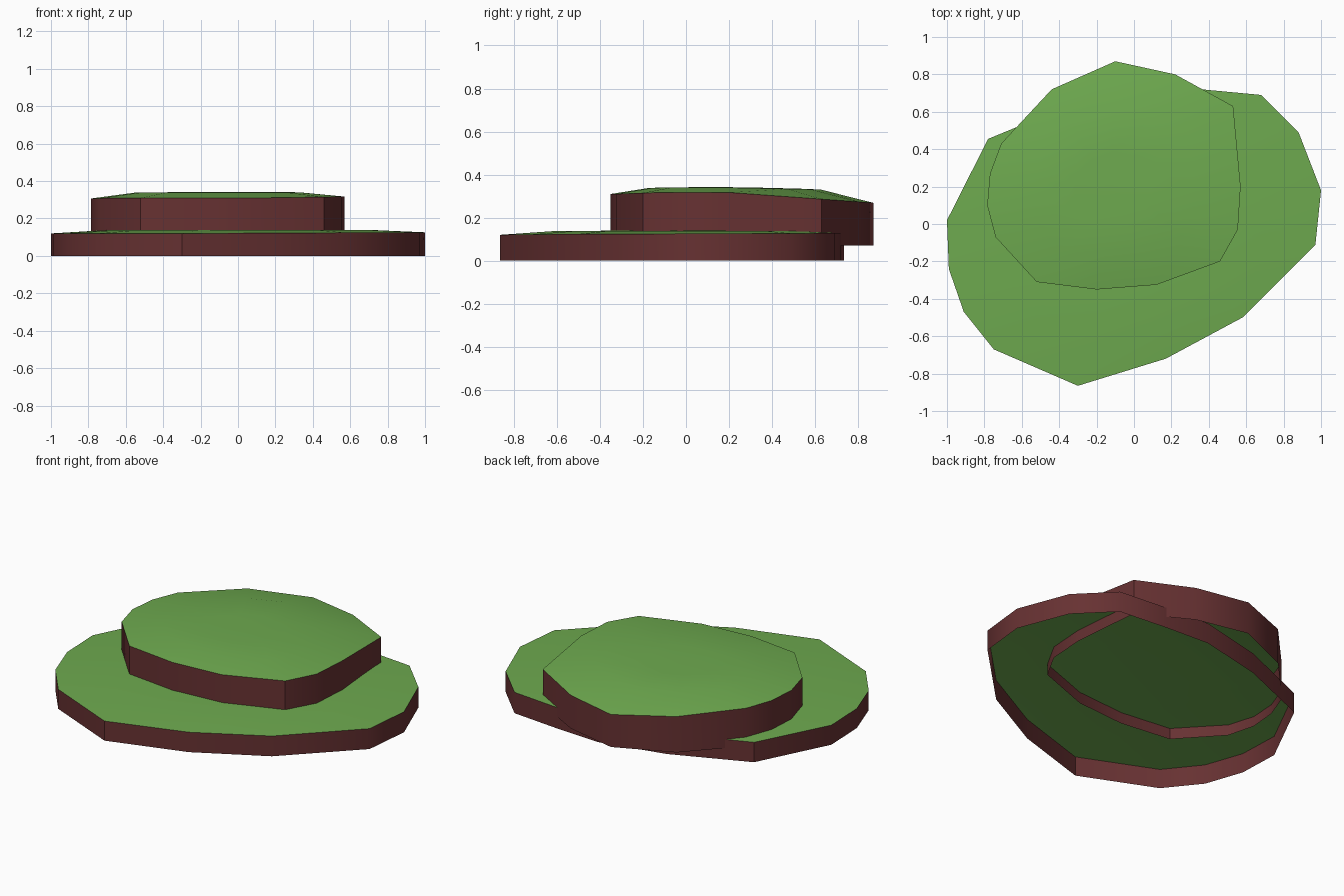
import bpy, bmesh, math

if "Cube" in bpy.data.objects:
    bpy.data.objects.remove(bpy.data.objects["Cube"])


def material(name, rgb):
    m = bpy.data.materials.new(name)
    m.diffuse_color = (*rgb, 1)
    m.use_nodes = True
    m.node_tree.nodes["Principled BSDF"].inputs["Base Color"].default_value = m.diffuse_color
    return m


GRASS = material("grass green", (0.155, 0.40, 0.078))
EARTH = material("red brown earth", (0.135, 0.031, 0.032))


def terrace(name, outline, bottom, centre, rings):
    """Open-bottomed slab: earth wall up to the rim, gently domed grass top.
    outline: (x, y, rim height); rings: (scale towards centre, height)."""
    bm = bmesh.new()
    cx, cy = centre
    n = len(outline)
    loops = [[bm.verts.new((x, y, bottom)) for x, y, z in outline],
             [bm.verts.new(p) for p in outline]]
    for s, h in rings:
        loops.append([bm.verts.new((cx + (x - cx) * s, cy + (y - cy) * s,
                                    h + (z - outline[0][2]) * s * 0.3))
                      for x, y, z in outline])
    for level, (a, b) in enumerate(zip(loops, loops[1:])):
        for i in range(n):
            j = (i + 1) % n
            f = bm.faces.new((a[i], a[j], b[j], b[i]))
            f.material_index = 1 if level == 0 else 0
    top = bm.verts.new((cx, cy, rings[-1][1] + 0.001))
    for i in range(n):
        bm.faces.new((loops[-1][i], loops[-1][(i + 1) % n], top))
    me = bpy.data.meshes.new(name)
    bm.to_mesh(me)
    bm.free()
    me.materials.append(GRASS)
    me.materials.append(EARTH)
    ob = bpy.data.objects.new(name, me)
    bpy.context.collection.objects.link(ob)
    bpy.ops.object.select_all(action='DESELECT')
    ob.select_set(True)
    bpy.context.view_layer.objects.active = ob
    bpy.ops.object.shade_smooth_by_angle(angle=math.radians(40))
    return ob


# Wide lower terrace, counter-clockwise from the left
terrace("lower_terrace", [
    (-1.0, 0.02, .12), (-.99, -.24, .12), (-.91, -.47, .12), (-.75, -.67, .12),
    (-.30, -.865, .12), (.17, -.72, .122), (.58, -.50, .124), (.97, -.11, .125),
    (1.0, .18, .126), (.88, .49, .127), (.68, .69, .128), (.36, .72, .128),
    (.08, .735, .127), (-.32, .645, .125), (-.78, .455, .122)],
    0.0, (0.0, 0.0), [(0.72, .137), (0.35, .14)])

# Smaller upper terrace, sunk into the lower one and overhanging at the back
terrace("upper_terrace", [
    (-.785, .10, .307), (-.74, -.07, .308), (-.52, -.31, .31), (-.20, -.35, .31),
    (.12, -.325, .31), (.46, -.20, .315), (.555, -.03, .318), (.57, .20, .317),
    (.53, .63, .286), (.22, .80, .274), (-.10, .87, .269), (-.44, .72, .29),
    (-.71, .43, .303), (-.77, .27, .305)],
    0.07, (-.12, .17), [(0.65, .338), (0.3, .341)])
